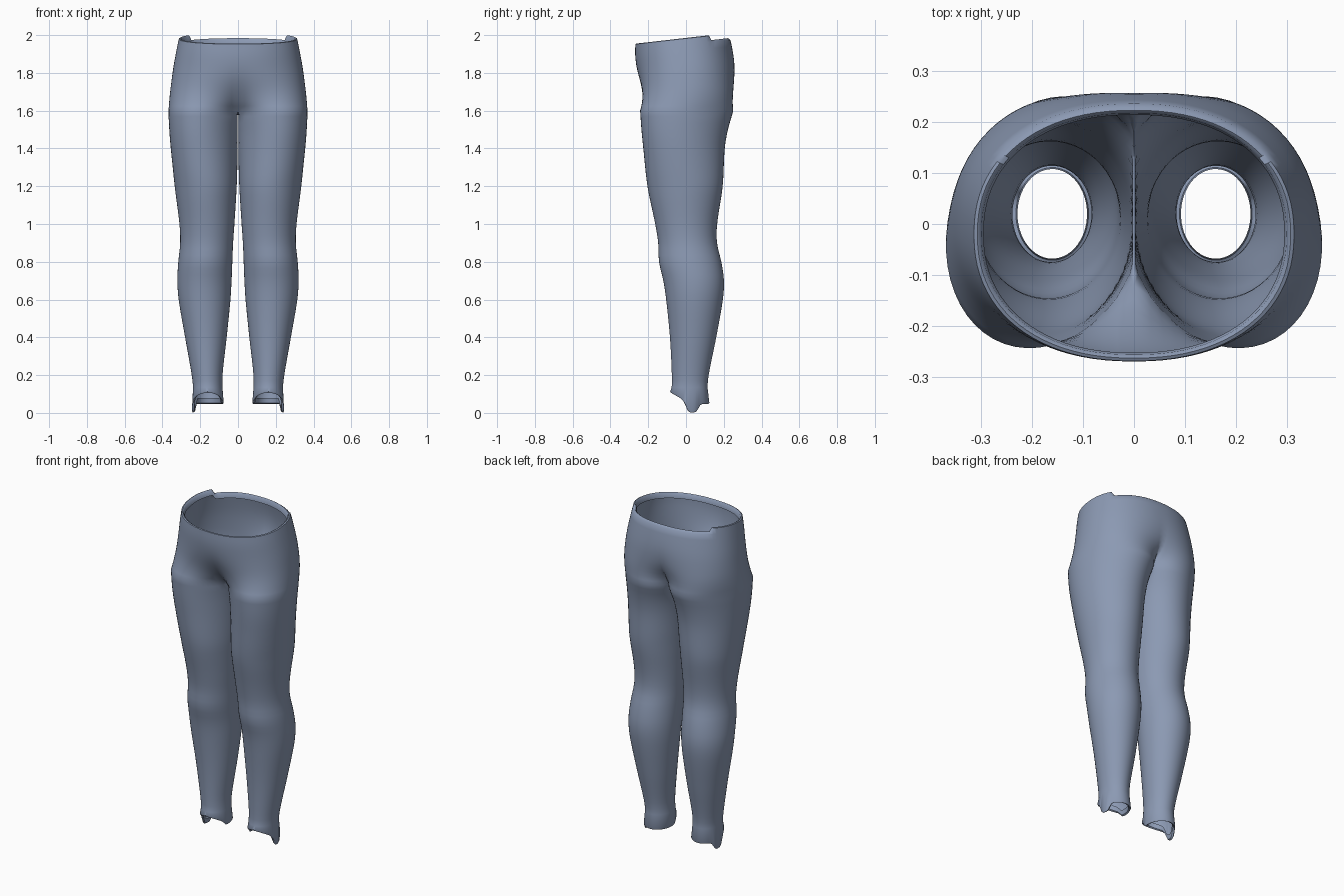
import bpy, bmesh, math

if "Cube" in bpy.data.objects:
    bpy.data.objects.remove(bpy.data.objects["Cube"])

# Leg profile: height, inner x, outer x, front y, back y
PROFILE = [
    (0.05, 0.075, 0.245, -0.085, 0.125), (0.13, 0.082, 0.238, -0.076, 0.114),
    (0.20, 0.082, 0.245, -0.075, 0.120), (0.40, 0.060, 0.280, -0.085, 0.160),
    (0.60, 0.040, 0.314, -0.105, 0.195), (0.70, 0.034, 0.321, -0.120, 0.201),
    (0.80, 0.030, 0.316, -0.143, 0.187), (0.90, 0.026, 0.306, -0.147, 0.164),
    (1.00, 0.019, 0.310, -0.163, 0.165), (1.20, 0.007, 0.335, -0.204, 0.194),
    (1.40, 0.000, 0.355, -0.226, 0.205), (1.50, -0.008, 0.362, -0.236, 0.222),
    (1.60, -0.026, 0.365, -0.243, 0.250), (1.70, -0.026, 0.359, -0.250, 0.268),
    (1.80, -0.026, 0.346, -0.261, 0.264), (1.90, -0.026, 0.326, -0.269, 0.243),
    (1.96, -0.026, 0.312, -0.268, 0.226)]
OUTER, INNER = 44, 10          # segments around the outside and the inner thigh
CROTCH, TOP = 1.60, 1.955
GAP = math.radians(30)         # half angle covered by the inner thigh


def sample(z):
    """Smooth interpolation of the profile at height z."""
    n = len(PROFILE)
    i = max(j for j in range(n - 1) if PROFILE[j][0] <= z or j == 0)
    p0, p1, p2, p3 = (PROFILE[min(max(j, 0), n - 1)] for j in range(i - 1, i + 3))
    h = p2[0] - p1[0]
    t = (z - p1[0]) / h
    out = []
    for c in range(1, 5):
        m1 = (p2[c] - p0[c]) / (p2[0] - p0[0]) * h
        m2 = (p3[c] - p1[c]) / (p3[0] - p1[0]) * h
        out.append((2*t**3 - 3*t*t + 1) * p1[c] + (t**3 - 2*t*t + t) * m1
                   + (3*t*t - 2*t**3) * p2[c] + (t**3 - t*t) * m2)
    return out


def leg_point(z, alpha):
    xi, xo, yf, yb = sample(z)
    cx, a, cy, b = (xi + xo) / 2, (xo - xi) / 2, (yf + yb) / 2, (yb - yf) / 2
    s = math.sin(alpha)
    skew = 0.035 * s * min(max((z - 1.2) / 0.4, 0), 1)
    return cx - a * math.cos(alpha) + skew, cy - b * s


def spow(v, e):
    return math.copysign(abs(v) ** e, v)


def pelvis_point(z, k):
    """Blend from the thigh section to the single waist section."""
    f = k / OUTER
    lx, ly = leg_point(z, GAP + f * (2 * math.pi - 2 * GAP))
    xi, xo, yf, yb = sample(z)
    phi = math.pi * f
    wx = xo * spow(math.sin(phi), 0.9)
    wy = (yf + yb) / 2 - (yb - yf) / 2 * spow(math.cos(phi), 0.9)
    w = min(max((1.9 - z) / 0.3, 0), 1) ** 2.5
    x = 0 if k in (0, OUTER) else max(lx * w + wx * (1 - w), 0.001)
    return x, ly * w + wy * (1 - w)


def waist_z(y, step):
    z = 1.955 + 0.112 * (y + 0.27)
    return z - 0.027 if step and y > 0.135 else z


def hem_z(x, y):
    if y < -0.03:
        z = 0.08 + (-0.03 - y) * 0.55
    else:
        z = 0.05 + 0.03 * min(max(-y / 0.03, 0), 1)
    if x > 0.19:               # tab on the outer ankle
        z -= 0.045 * math.exp(-((y - 0.035) / 0.036) ** 4)
    return z


bm = bmesh.new()


def bridge(lo, hi, closed):
    n = len(lo)
    for i in range(n if closed else n - 1):
        j = (i + 1) % n
        bm.faces.new((lo[i], lo[j], hi[j], hi[i]))


def leg_ring(z, zfun=None, inset=0.0, lift=0.0):
    ring = []
    for k in range(OUTER + INNER):
        if k <= OUTER:
            al = GAP + k / OUTER * (2 * math.pi - 2 * GAP)
        else:
            al = 2 * math.pi - GAP + (k - OUTER) / INNER * 2 * GAP
        x, y = leg_point(z, al)
        zz = zfun(x, y) if zfun else z
        x += inset * math.cos(al)
        y += inset * math.sin(al)
        ring.append(bm.verts.new((max(x, 0.003), y, zz + lift)))
    return ring


# Legs, with a turned-in ankle hem
rings = [leg_ring(0.06, hem_z, 0.016, 0.03), leg_ring(0.06, hem_z, 0.013, 0.002),
         leg_ring(0.06, hem_z, 0.004, -0.003), leg_ring(0.06, hem_z, 0, 0.004)]
count = 42
for i in range(count):
    rings.append(leg_ring(0.135 + (1.57 - 0.135) * i / (count - 1)))

# Crotch seam ring: inner points lie on the centre plane
seam = []
for k in range(OUTER + 1):
    x, y = pelvis_point(CROTCH, k)
    seam.append(bm.verts.new((x, y, CROTCH)))
for k in range(1, INNER):
    x, y = leg_point(CROTCH, 2 * math.pi - GAP + k / INNER * 2 * GAP)
    seam.append(bm.verts.new((0, y, CROTCH - 0.018 * math.sin(math.pi * k / INNER))))
rings.append(seam)
for lo, hi in zip(rings, rings[1:]):
    bridge(lo, hi, True)

# Hips up to the waist, with a turned-in waistband edge
prev = seam[:OUTER + 1]
levels = [(CROTCH + (TOP - CROTCH) * i / 13, 0, 0) for i in range(1, 14)]
levels += [(TOP, 0.006, 0.003), (TOP, 0.013, -0.002), (TOP, 0.017, -0.03)]
for n, (z, inset, lift) in enumerate(levels):
    ring = []
    for k in range(OUTER + 1):
        x, y = pelvis_point(z, k)
        zz = z
        if z > 1.75:
            zz = 1.75 + (z - 1.75) * (waist_z(y, n >= 12) - 1.75) / (TOP - 1.75)
        s = 1 - inset / 0.28
        ring.append(bm.verts.new((x * s, y * s, zz + lift - 0.003)))
    bridge(prev, ring, False)
    prev = ring

bmesh.ops.recalc_face_normals(bm, faces=bm.faces)
for f in bm.faces:
    f.smooth = True
mesh = bpy.data.meshes.new("trousers")
bm.to_mesh(mesh)
bm.free()
trousers = bpy.data.objects.new("trousers", mesh)
bpy.context.collection.objects.link(trousers)

# Cloth colour
cloth = bpy.data.materials.new("blue_grey_cloth")
cloth.diffuse_color = (0.26, 0.32, 0.45, 1)
cloth.use_nodes = True
cloth.node_tree.nodes["Principled BSDF"].inputs["Base Color"].default_value = cloth.diffuse_color
mesh.materials.append(cloth)

# Other half
mirror = trousers.modifiers.new("mirror", 'MIRROR')
mirror.use_axis[0] = True
mirror.use_clip = True
mirror.merge_threshold = 0.0005

bpy.context.view_layer.objects.active = trousers
trousers.select_set(True)
bpy.ops.object.shade_smooth_by_angle(angle=math.radians(50))
